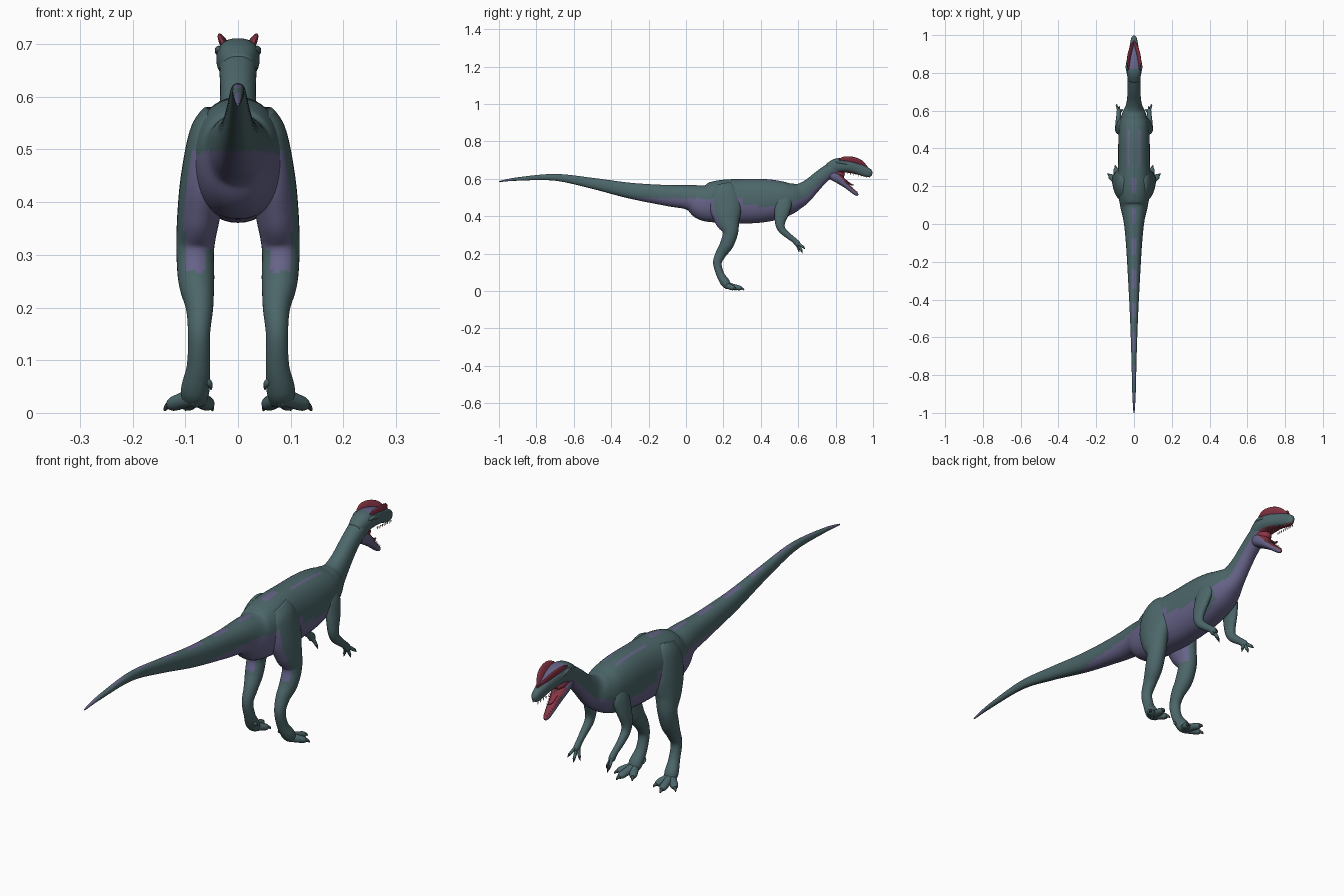
import bpy, bmesh, math
from mathutils import Vector

cube = bpy.data.objects.get("Cube")
if cube:
    bpy.data.objects.remove(cube, do_unlink=True)


def material(name, rgb):
    m = bpy.data.materials.new(name)
    m.use_nodes = True
    color = (*rgb, 1)
    m.diffuse_color = color
    shader = next(n for n in m.node_tree.nodes if n.type == 'BSDF_PRINCIPLED')
    shader.inputs["Base Color"].default_value = color
    shader.inputs["Roughness"].default_value = 0.8
    return m


teal = material("teal skin", (.073, .135, .143))
purple = material("purple skin", (.135, .127, .25))
red = material("crest and mouth red", (.25, .035, .06))
ivory = material("tooth ivory", (.5, .45, .36))
dark = material("claw grey", (.05, .07, .07))


def spline(points, steps):
    """Catmull-Rom interpolation of stations (x, y, z, half width, half depth)."""
    p = [Vector(q) for q in points]
    p = [p[0]] + p + [p[-1]]
    out = []
    for a, b, c, d in zip(p, p[1:], p[2:], p[3:]):
        for i in range(steps):
            t = i / steps
            out.append((b * 2 + (c - a) * t + (a * 2 - b * 5 + c * 4 - d) * t ** 2
                        + (b * 3 - a - c * 3 + d) * t ** 3) * .5)
    return out + [p[-1]]


def loft(bm, points, sides=16, steps=5, power=1.0):
    """Skin oval rings along a smooth path."""
    path = spline(points, steps)
    centres = [Vector(q[:3]) for q in path]
    rings = []
    for i, q in enumerate(path):
        along = (centres[min(i + 1, len(path) - 1)] - centres[max(i - 1, 0)]).normalized()
        side = Vector((1, 0, 0))
        side = (side - along * side.dot(along)).normalized()
        up = side.cross(along)
        w, h = max(q[3], .0006), max(q[4], .0006)
        ring = []
        for k in range(sides):
            angle = math.tau * k / sides
            c, s = math.cos(angle), math.sin(angle)
            c = math.copysign(abs(c) ** power, c)
            s = math.copysign(abs(s) ** power, s)
            ring.append(bm.verts.new(centres[i] + side * w * c + up * h * s))
        rings.append(ring)
    for r, s in zip(rings, rings[1:]):
        for k in range(sides):
            j = (k + 1) % sides
            bm.faces.new((r[k], r[j], s[j], s[k]))
    bm.faces.new(rings[0])
    bm.faces.new(rings[-1])


def part(name, lofts, mats, rule=None, mirror=False, shape=None, **options):
    """One object from one or more lofts, coloured by a face rule."""
    bm = bmesh.new()
    for points in lofts:
        loft(bm, points, **options)
    if shape:
        for v in bm.verts:
            shape(v.co)
    bmesh.ops.recalc_face_normals(bm, faces=bm.faces)
    bm.normal_update()
    for f in bm.faces:
        f.smooth = True
        if rule:
            f.material_index = int(rule(f.calc_center_median(), f.normal))
    mesh = bpy.data.meshes.new(name)
    bm.to_mesh(mesh)
    bm.free()
    for m in mats:
        mesh.materials.append(m)
    obj = bpy.data.objects.new(name, mesh)
    bpy.context.collection.objects.link(obj)
    if mirror:
        obj.modifiers.new("mirror", 'MIRROR')


def centred(stations):
    return [(0, *s) for s in stations]


# Tail, torso and neck in one skin
def body_purple(c, n):
    if c.y < .3:
        under = c.z < .497 and c.y > -.36
        spine = n.z > .85 and math.sin(c.y * 38) > -.1 and abs(c.x) < .012
        return under or spine or c.y < -.93
    if c.y < .5:
        return c.z < .455 or (n.z > .5 and .02 < abs(c.x) < .032)
    return n.y - n.z > .45 and (c.y > .57 or abs(c.x) < .045)


part("body", [centred([
    (-1, .585, .003, .003), (-.9, .599, .009, .009), (-.7, .608, .014, .018),
    (-.5, .576, .021, .029), (-.3, .537, .031, .042), (-.1, .511, .043, .056),
    (.02, .5, .056, .068), (.1, .475, .074, .1), (.2, .48, .088, .115),
    (.32, .48, .084, .119), (.44, .485, .083, .113), (.53, .493, .077, .094),
    (.585, .506, .062, .073), (.625, .524, .043, .058), (.67, .56, .036, .046),
    (.72, .607, .034, .04), (.77, .645, .035, .037), (.81, .663, .036, .038)])],
    [teal, purple], body_purple, sides=48, steps=8, power=.9)


# Skull with a purple crown and red palate
def skull_color(c, n):
    if c.y > .82 and n.z < -.75:
        return 2
    return .82 < c.y < .95 and n.z > .55


part("skull", [centred([
    (.765, .65, .03, .034), (.8, .667, .039, .039), (.83, .672, .041, .039),
    (.87, .668, .038, .036), (.92, .654, .027, .031), (.96, .638, .02, .027),
    (.985, .629, .014, .02), (.996, .626, .005, .008)])],
    [teal, purple, red], skull_color, sides=32, power=.85)


# Lower jaw, red on the inside and purple outside
def jaw_color(c, n):
    return 1 if c.y > .82 and n.y + n.z > .6 else 0


part("lower_jaw", [centred([
    (.76, .634, .026, .02), (.79, .618, .032, .028), (.82, .598, .031, .025),
    (.86, .562, .023, .015), (.89, .536, .017, .012), (.91, .52, .012, .01),
    (.919, .512, .004, .005)])],
    [purple, red], jaw_color, sides=32, power=.85)

part("mouth_lining", [centred([
    (.79, .638, .03, .022), (.825, .626, .027, .022), (.847, .618, .012, .01)])], [red])
part("tongue", [centred([
    (.83, .608, .014, .006), (.86, .586, .012, .005),
    (.882, .57, .009, .004), (.897, .568, .003, .002)])], [red])

# Teeth: rows along both jaws
teeth = []
for i in range(9):
    t = i / 8
    x, y, z = .03 - .019 * t, .865 + .115 * t, .634 - .021 * t
    teeth.append([(x, y, z, .0024, .003), (x, y + .001, z - .01, .0004, .0004)])
    x, y, z = .024 - .017 * t, .848 + .063 * t, .583 - .059 * t
    teeth.append([(x, y, z, .002, .0023), (x, y + .006, z + .008, .0004, .0004)])
part("teeth", teeth, [ivory], mirror=True, sides=6, steps=1)


# Twin crests leaning outward
def lean(co):
    co.x += (co.z - .69) * .4


part("head_crests", [[
    (.024, .818, .703, .003, .005), (.024, .85, .702, .007, .018),
    (.021, .89, .694, .008, .024), (.016, .93, .68, .007, .022),
    (.011, .968, .66, .003, .006)]], [red], mirror=True, shape=lean)

# Brow bumps and nostrils
part("brows", [[
    (.033, .8, .688, .004, .004), (.036, .825, .689, .008, .008),
    (.034, .855, .682, .007, .007), (.028, .885, .676, .003, .003)]],
    [teal], mirror=True)
part("nostrils", [[
    (.012, .972, .645, .001, .001), (.013, .977, .642, .003, .003),
    (.011, .982, .64, .001, .001)]], [dark], mirror=True)


# Hind legs, purple behind the thigh with a patch behind the knee
def leg_purple(c, n):
    behind = n.y < -.45 or n.x < -.6
    thigh = .312 < c.z < .497 and c.x < .102
    knee = .268 < c.z < .312 and .062 < c.x < .1 and n.y < -.3
    return (thigh and behind) or knee


part("hind_legs", [[
    (.046, .195, .57, .022, .045), (.055, .203, .53, .037, .075),
    (.065, .212, .45, .043, .086), (.074, .222, .38, .041, .068),
    (.081, .237, .315, .036, .042), (.079, .218, .25, .034, .036),
    (.073, .187, .2, .026, .029), (.074, .168, .15, .021, .023),
    (.075, .183, .09, .022, .021), (.081, .21, .045, .027, .025),
    (.083, .228, .02, .022, .016)]],
    [teal, purple], leg_purple, mirror=True, sides=32, steps=8)

# Toes and their claws
toes, claws = [], []
heel = Vector((.082, .212, .032))
for tip in ((.054, .27, .014), (.097, .297, .014), (.13, .258, .014)):
    tip = Vector(tip)
    mid = heel.lerp(tip, .55)
    ahead = (tip - heel).normalized()
    toes.append([(*heel, .015, .018), (*mid, .016, .015),
                 (*heel.lerp(tip, .85), .015, .013), (*tip, .009, .009)])
    claws.append([(*heel.lerp(tip, .9), .008, .008), (*(tip + ahead * .006), .006, .006),
                  (*(tip + ahead * .014 - Vector((0, 0, .006))), .002, .002)])
toes.append([(.065, .19, .065, .008, .008), (.054, .192, .055, .006, .006),
             (.051, .205, .044, .001, .001)])
part("toes", toes, [teal], mirror=True, sides=14)
part("toe_claws", claws, [dark], mirror=True, sides=10)

# Forelimbs with broad shoulders
part("forelimbs", [[
    (.05, .525, .515, .015, .025), (.063, .522, .475, .022, .044),
    (.075, .512, .42, .021, .039), (.082, .503, .365, .019, .027),
    (.083, .513, .328, .017, .02), (.083, .547, .296, .014, .016),
    (.081, .578, .272, .012, .014), (.08, .597, .252, .012, .016),
    (.08, .605, .243, .007, .008)]], [teal], mirror=True, sides=24)

# Fingers and their claws
fingers, finger_claws = [], []
wrist = Vector((.08, .59, .262))
for tip in ((.064, .603, .222), (.078, .618, .216), (.092, .628, .234)):
    tip = Vector(tip)
    drop = (tip - wrist).normalized() * .014
    fingers.append([(*wrist, .007, .009), (*wrist.lerp(tip, .5), .006, .008),
                    (*tip, .005, .006)])
    finger_claws.append([(*tip, .005, .006),
                         (*(tip + drop - Vector((0, .003, .002))), .0008, .0008)])
part("fingers", fingers, [teal], mirror=True, sides=10)
part("finger_claws", finger_claws, [dark], mirror=True, sides=8)
